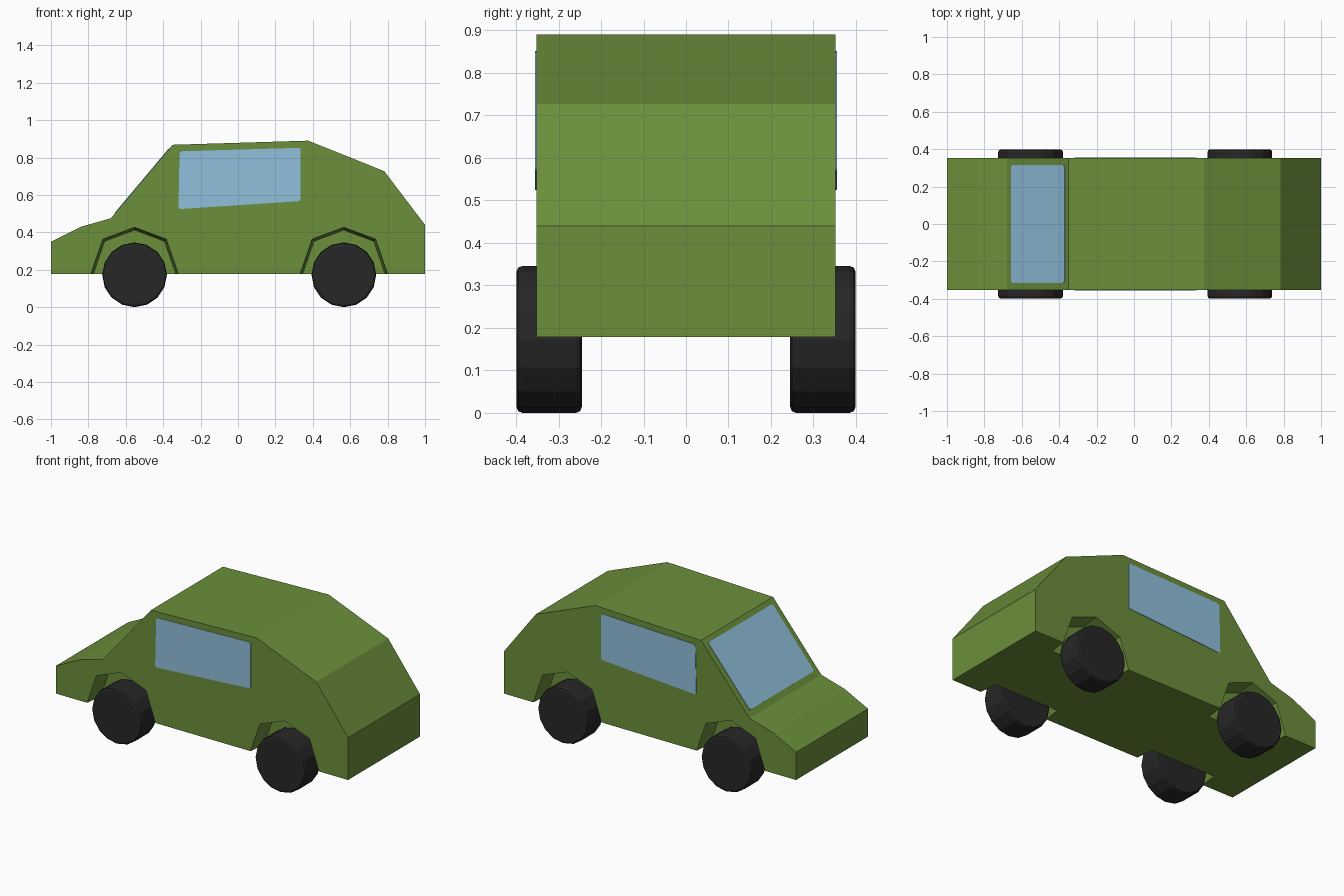
import bpy, bmesh, math
from mathutils import Matrix, Vector

if "Cube" in bpy.data.objects:
    bpy.data.objects.remove(bpy.data.objects["Cube"])


def material(name, rgb):
    m = bpy.data.materials.new(name)
    m.diffuse_color = (*rgb, 1)
    m.use_nodes = True
    m.node_tree.nodes["Principled BSDF"].inputs["Base Color"].default_value = m.diffuse_color
    return m


GREEN = material("green paint", (0.147, 0.275, 0.044))
GLASS = material("blue glass", (0.28, 0.53, 0.72))
RUBBER = material("black rubber", (0.02, 0.02, 0.02))


def make(name, bm, mat):
    bmesh.ops.recalc_face_normals(bm, faces=bm.faces)
    me = bpy.data.meshes.new(name)
    bm.to_mesh(me)
    bm.free()
    ob = bpy.data.objects.new(name, me)
    bpy.context.collection.objects.link(ob)
    me.materials.append(mat)
    return ob


def loft(name, ring_a, ring_b, mat):
    """Closed solid between two matching rings of 3D points."""
    bm = bmesh.new()
    a = [bm.verts.new(p) for p in ring_a]
    b = [bm.verts.new(p) for p in ring_b]
    bm.faces.new(a)
    bm.faces.new(b[::-1])
    for i in range(len(a)):
        j = (i + 1) % len(a)
        bm.faces.new((a[i], a[j], b[j], b[i]))
    return make(name, bm, mat)


def plate(name, corners, normal, mat):
    """Thin pane with softened corners, standing just proud of the body."""
    pts = [Vector(c) for c in corners]
    ring = []
    for i, p in enumerate(pts):
        u = (pts[i - 1] - p).normalized()
        v = (pts[(i + 1) % 4] - p).normalized()
        ring += [p + u * 0.012, p + (u + v) * 0.0035, p + v * 0.012]
    n = Vector(normal).normalized()
    return loft(name, [p - n * 0.002 for p in ring], [p + n * 0.003 for p in ring], mat)


# body: side profile pushed across the width
W = 0.352
profile = [(-1, 0.178), (-1, 0.35), (-0.84, 0.43), (-0.68, 0.475), (-0.35, 0.868),
           (0.375, 0.89), (0.782, 0.727), (1, 0.44), (1, 0.178)]
body = loft("body", [(x, -W, z) for x, z in profile], [(x, W, z) for x, z in profile], GREEN)

# wheel arches: slightly tapered pockets cut from both sides
AXLES = (-0.553, 0.566)
arch = [(-0.261, 0.10), (-0.233, 0.18), (-0.17, 0.363), (0, 0.427),
        (0.17, 0.363), (0.233, 0.18), (0.261, 0.10)]


def arch_ring(cx, y, s):
    return [(cx + x * s, y, 0.18 + (z - 0.18) * s) for x, z in arch]


for cx in AXLES:
    for side in (-1, 1):
        cutter = loft("arch_cutter", arch_ring(cx, side * 0.362, 1.005),
                      arch_ring(cx, side * 0.24, 0.94), GREEN)
        cutter.hide_render = True
        mod = body.modifiers.new("arch", 'BOOLEAN')
        mod.operation = 'DIFFERENCE'
        mod.solver = 'EXACT'
        mod.object = cutter
        bpy.context.view_layer.objects.active = body
        bpy.ops.object.modifier_apply(modifier=mod.name)
        bpy.data.objects.remove(cutter)

# wheels: 16-sided tyres with a small bevel on the rims
R = 0.173
for cx, end in zip(AXLES, ("front", "rear")):
    for side, hand in ((-1, "right"), (1, "left")):
        bm = bmesh.new()
        bmesh.ops.create_cone(bm, cap_ends=True, segments=16, radius1=R, radius2=R, depth=0.154,
                              matrix=Matrix.Rotation(math.pi / 2, 4, 'X'))
        rims = [e for e in bm.edges if abs(e.verts[0].co.y - e.verts[1].co.y) < 0.01]
        bmesh.ops.bevel(bm, geom=rims, offset=0.014, segments=2, profile=0.5, affect='EDGES')
        wheel = make(f"{end}_{hand}_wheel", bm, RUBBER)
        wheel.location = (cx, side * 0.322, R)

# side windows
for side, hand in ((-1, "right"), (1, "left")):
    plate(f"{hand}_window", [(-0.312, side * W, 0.833), (0.335, side * W, 0.852),
                             (0.335, side * W, 0.567), (-0.319, side * W, 0.524)],
          (0, side, 0), GLASS)

# windscreen on the sloping face
lo, hi = Vector((-0.68, 0, 0.475)), Vector((-0.35, 0, 0.868))
p, q = lo.lerp(hi, 0.075), lo.lerp(hi, 0.94)
plate("windscreen", [(p.x, -0.315, p.z), (p.x, 0.315, p.z), (q.x, 0.315, q.z), (q.x, -0.315, q.z)],
      (-(hi.z - lo.z), 0, hi.x - lo.x), GLASS)
